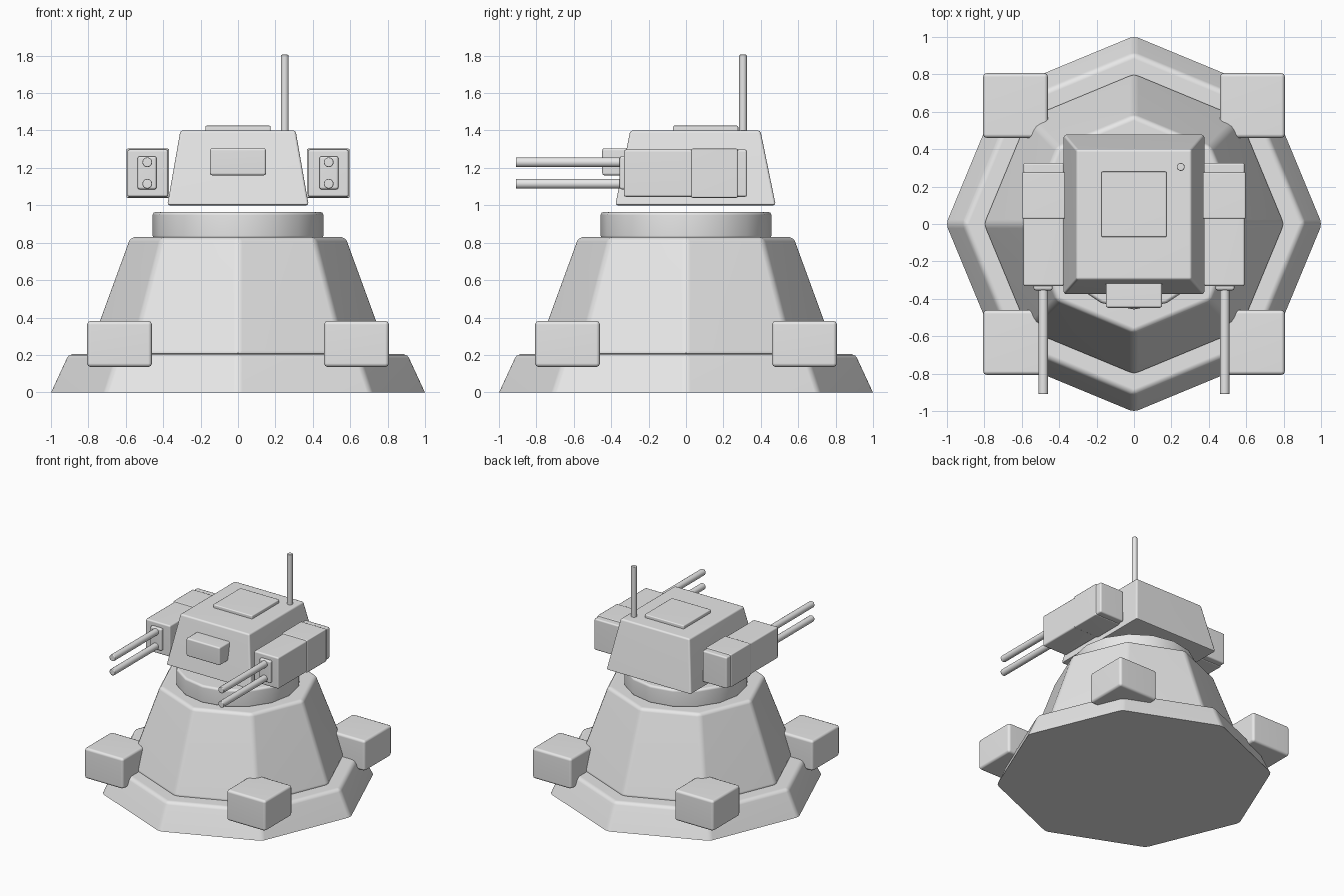
import bpy, bmesh, math
from mathutils import Matrix, Vector

if "Cube" in bpy.data.objects:
    bpy.data.objects.remove(bpy.data.objects["Cube"])

grey = bpy.data.materials.new("light grey")
grey.diffuse_color = (0.8, 0.8, 0.8, 1)
grey.use_nodes = True
grey.node_tree.nodes["Principled BSDF"].inputs["Base Color"].default_value = grey.diffuse_color


def finish(name, bm, bevel=0.0, keep_flat_below=None, angle=50):
    """Round the edges, shade smoothly and add the part to the scene."""
    bmesh.ops.recalc_face_normals(bm, faces=bm.faces[:])
    if bevel:
        edges = [e for e in bm.edges
                 if e.calc_face_angle(0) > math.radians(30)
                 and (keep_flat_below is None
                      or max(v.co.z for v in e.verts) > keep_flat_below)]
        bmesh.ops.bevel(bm, geom=edges, offset=bevel, offset_type='OFFSET',
                        segments=2, profile=0.5, affect='EDGES',
                        clamp_overlap=True)
    mesh = bpy.data.meshes.new(name)
    bm.to_mesh(mesh)
    bm.free()
    mesh.materials.append(grey)
    obj = bpy.data.objects.new(name, mesh)
    bpy.context.collection.objects.link(obj)
    bpy.ops.object.select_all(action='DESELECT')
    obj.select_set(True)
    bpy.context.view_layer.objects.active = obj
    bpy.ops.object.shade_smooth_by_angle(angle=math.radians(angle))
    if bevel:
        weighted = obj.modifiers.new("flat face normals", 'WEIGHTED_NORMAL')
        weighted.keep_sharp = True
    return obj


def box(name, x, y, z, bevel=0.015, taper=None):
    """Box from axis ranges; taper gives the x and y ranges of the top."""
    bm = bmesh.new()
    tx, ty = taper or (x, y)
    rings = []
    for (ax, ay, h) in ((x, y, z[0]), (tx, ty, z[1])):
        rings.append([bm.verts.new((ax[i], ay[j], h))
                      for i, j in ((0, 0), (1, 0), (1, 1), (0, 1))])
    low, high = rings
    bm.faces.new(low[::-1])
    bm.faces.new(high)
    for i in range(4):
        j = (i + 1) % 4
        bm.faces.new((low[i], low[j], high[j], high[i]))
    return finish(name, bm, bevel)


def frustum(name, sides, r1, r2, z1, z2, bevel=0.0, flat_below=None):
    """Upright tapered prism with a corner on each axis."""
    bm = bmesh.new()
    rings = [[bm.verts.new((r * math.cos(math.tau * i / sides),
                            r * math.sin(math.tau * i / sides), z))
              for i in range(sides)] for r, z in ((r1, z1), (r2, z2))]
    bm.faces.new(rings[0][::-1])
    bm.faces.new(rings[1])
    for i in range(sides):
        j = (i + 1) % sides
        bm.faces.new((rings[0][i], rings[0][j], rings[1][j], rings[1][i]))
    return finish(name, bm, bevel, flat_below)


def rod(name, start, end, radius):
    """Round rod between two points, with a small chamfer at the ends."""
    a, b = Vector(start), Vector(end)
    bm = bmesh.new()
    turn = (b - a).to_track_quat('Z', 'Y').to_matrix().to_4x4()
    bmesh.ops.create_cone(bm, cap_ends=True, segments=16, radius1=radius,
                          radius2=radius, depth=(b - a).length,
                          matrix=Matrix.Translation((a + b) / 2) @ turn)
    return finish(name, bm, 0.006)


def span(s, a, b):
    """Range mirrored to side s, in rising order."""
    return tuple(sorted((s * a, s * b)))


# Octagonal foundation, tower and turning ring
frustum("foundation", 8, 1.005, 0.91, 0, 0.205, 0.025, 0.01)
frustum("tower", 8, 0.81, 0.58, 0.2, 0.83, 0.025)
frustum("turning_ring", 16, 0.457, 0.457, 0.82, 0.965, 0.018)

# Corner blocks around the tower
for sx, side in ((-1, "left"), (1, "right")):
    for sy, end in ((-1, "front"), (1, "back")):
        box(f"corner_block_{end}_{side}", span(sx, 0.46, 0.807),
            span(sy, 0.46, 0.807), (0.135, 0.382), 0.02)

# Turret with front sight box, roof hatch and aerial
box("turret", (-0.378, 0.378), (-0.378, 0.48), (1.0, 1.4), 0.013,
    taper=((-0.308, 0.308), (-0.298, 0.398)))
box("sight_box", (-0.15, 0.15), (-0.448, -0.29), (1.16, 1.305), 0.012)
box("roof_hatch", (-0.175, 0.175), (-0.07, 0.28), (1.385, 1.426), 0.008)
rod("aerial", (0.25, 0.305, 1.38), (0.25, 0.305, 1.805), 0.021)

# Twin gun pods on both sides
for s, side in ((-1, "left"), (1, "right")):
    box(f"gun_pod_{side}", span(s, 0.373, 0.592), (-0.332, 0.327),
        (1.045, 1.298), 0.012)
    box(f"pod_sleeve_{side}", span(s, 0.368, 0.597), (0.028, 0.277),
        (1.04, 1.303), 0.008)
    box(f"barrel_plate_{side}", span(s, 0.435, 0.537), (-0.355, -0.31),
        (1.085, 1.262), 0.012)
    for z, level in ((1.115, "lower"), (1.23, "upper")):
        rod(f"barrel_{level}_{side}", (s * 0.485, -0.30, z),
            (s * 0.485, -0.91, z), 0.026)
